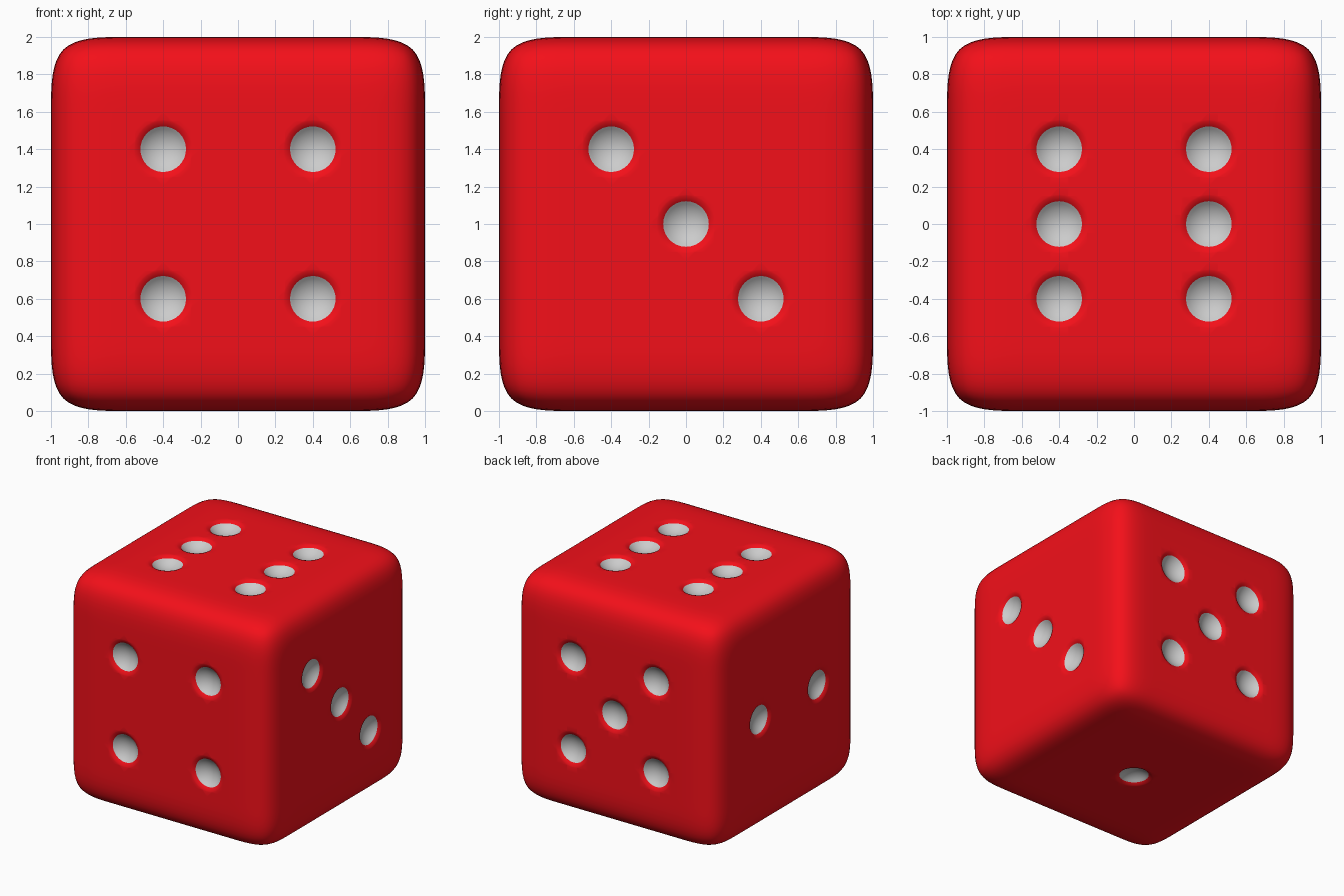
import bpy, bmesh, math
from mathutils import Vector, Matrix

if "Cube" in bpy.data.objects:
    bpy.data.objects.remove(bpy.data.objects["Cube"])


def material(name, rgb):
    m = bpy.data.materials.new(name)
    m.diffuse_color = (*rgb, 1)
    m.use_nodes = True
    m.node_tree.nodes["Principled BSDF"].inputs["Base Color"].default_value = m.diffuse_color
    return m


RED = material("red", (0.9, 0.005, 0.01))
GREY = material("light_grey", (0.8, 0.8, 0.8))


def add_object(name, bm):
    for f in bm.faces:
        f.smooth = True
    me = bpy.data.meshes.new(name)
    bm.to_mesh(me)
    bm.free()
    me.materials.append(RED)
    me.materials.append(GREY)
    ob = bpy.data.objects.new(name, me)
    bpy.context.collection.objects.link(ob)
    return ob


def apply(ob, mod):
    bpy.context.view_layer.objects.active = ob
    bpy.ops.object.modifier_apply(modifier=mod.name)


# Body: gridded cube softened by subdivision
bm = bmesh.new()
bmesh.ops.create_cube(bm, size=2, matrix=Matrix.Translation((0, 0, 1)))
bmesh.ops.subdivide_edges(bm, edges=bm.edges[:], cuts=4, use_grid_fill=True)
body = add_object("die_body", bm)
sub = body.modifiers.new("soften", 'SUBSURF')
sub.levels = sub.render_levels = 3
apply(body, sub)

# Pip profile (radius, height): flared red lip, then a shallow spherical bowl
R, RIM, LIP = 0.1725, 0.122, -0.018
profile = [(0.165, 0.1), (0.165, 0.002), (0.15, -0.002), (0.135, -0.008)]
first_grey = len(profile)
for i in range(7):
    a = math.radians(45) * (1 - i / 7)
    profile.append((R * math.sin(a), LIP - R * (math.cos(a) - math.cos(math.radians(45)))))
BOTTOM = LIP - R * (1 - math.cos(math.radians(45)))
SEG = 32


def add_pip(bm, mat):
    rings = [[bm.verts.new(mat @ Vector((r * math.cos(2 * math.pi * k / SEG),
                                         r * math.sin(2 * math.pi * k / SEG), z)))
              for k in range(SEG)] for r, z in profile]
    bm.faces.new(rings[0])
    for i in range(len(rings) - 1):
        for k in range(SEG):
            n = (k + 1) % SEG
            f = bm.faces.new((rings[i][k], rings[i + 1][k], rings[i + 1][n], rings[i][n]))
            f.material_index = 1 if i >= first_grey else 0
    tip = bm.verts.new(mat @ Vector((0, 0, BOTTOM)))
    for k in range(SEG):
        f = bm.faces.new((rings[-1][k], tip, rings[-1][(k + 1) % SEG]))
        f.material_index = 1


# Faces: normal, in-plane axes, pip layout in steps of 0.4
X, Y, Z = Vector((1, 0, 0)), Vector((0, 1, 0)), Vector((0, 0, 1))
four = [(u, v) for u in (-1, 1) for v in (-1, 1)]
faces = [
    (-Y, X, Z, four),                               # front
    (Y, -X, Z, four + [(0, 0)]),                    # back
    (X, Y, Z, [(-1, 1), (0, 0), (1, -1)]),          # right
    (-X, -Y, Z, [(-1, 0), (1, 0)]),                 # left
    (Z, X, Y, four + [(-1, 0), (1, 0)]),            # top
    (-Z, X, -Y, [(0, 0)]),                          # bottom
]
bm = bmesh.new()
for n, u, v, spots in faces:
    for a, b in spots:
        m = Matrix((u, v, n)).transposed().to_4x4()
        m.translation = Z + n + 0.4 * (a * u + b * v)
        add_pip(bm, m)
bmesh.ops.recalc_face_normals(bm, faces=bm.faces[:])
cutter = add_object("pip_cutter", bm)
cutter.hide_render = True

# Carve the pips, then drop the cutter
cut = body.modifiers.new("carve", 'BOOLEAN')
cut.operation = 'DIFFERENCE'
cut.solver = 'EXACT'
cut.object = cutter
apply(body, cut)
bpy.data.objects.remove(cutter, do_unlink=True)
